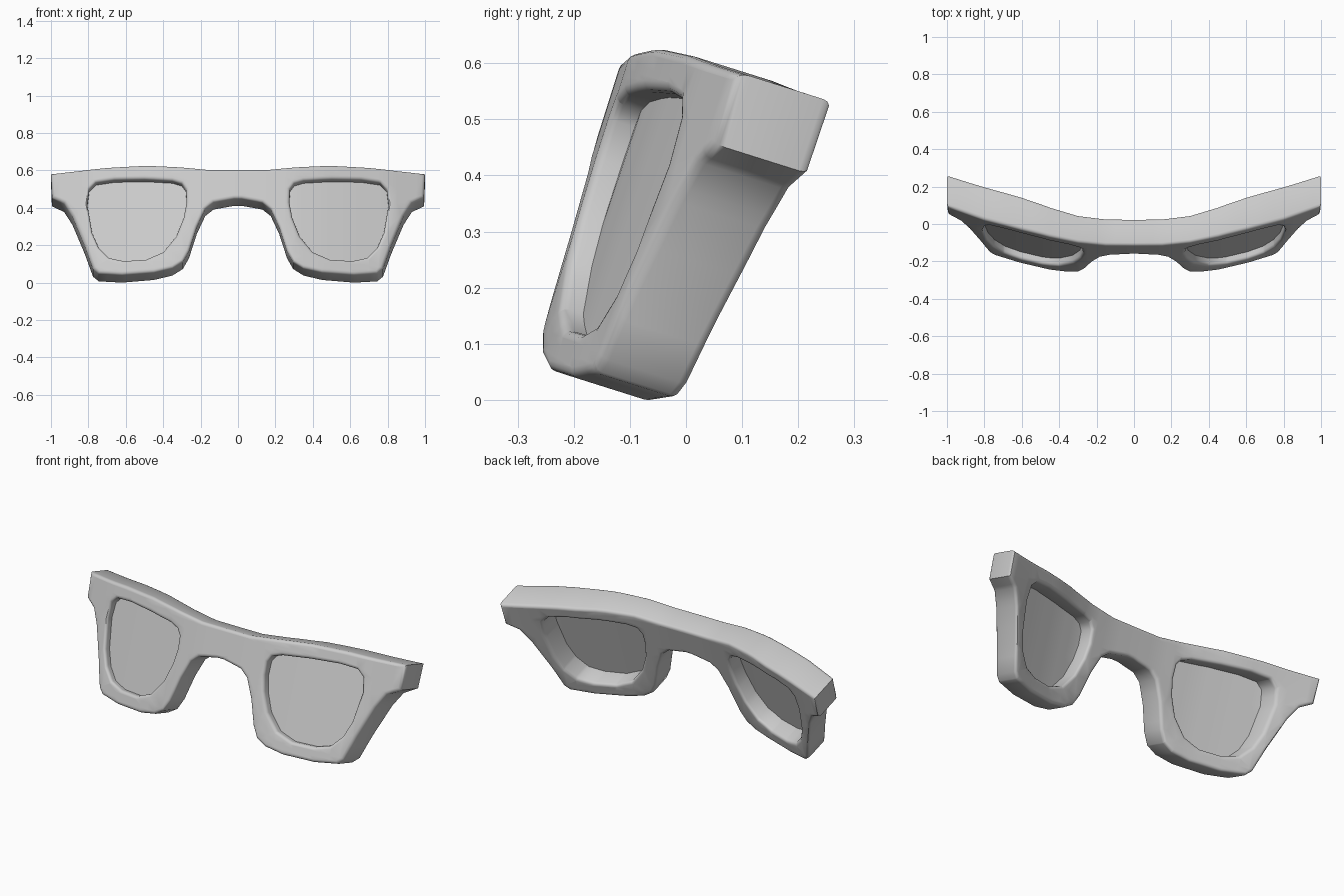
import bpy, bmesh, math

if "Cube" in bpy.data.objects:
    bpy.data.objects.remove(bpy.data.objects["Cube"])

TILT = math.radians(17.5)
C, S = math.cos(TILT), math.sin(TILT)
HALF = 0.075                      # half depth of the flat blank
STATIONS = [0, .15, .3, .45, .6, .8, 1.0]
WRAP = [0, .001, .011, .038, .075, .130, .205]        # front face sweep
BULGE = [0, 0, .002, .014, .025, .022, .004]          # extra depth along the brow


def lookup(table, x):
    x = min(abs(x), 0.9999)
    for i in range(len(STATIONS) - 1):
        a, b = STATIONS[i], STATIONS[i + 1]
        if x < b:
            return table[i] + (table[i + 1] - table[i]) * (x - a) / (b - a)


def front_w(x):
    return -0.285 + lookup(WRAP, x)


def frame_depth(x, v, t):
    thick = 0.148 + 0.025 * x * x + lookup(BULGE, x) * max(v, 0) / 0.55
    return front_w(x) + t * thick


def lens_depth(x, v, t):
    return front_w(x) + 0.04 + 0.02 * v + 0.012 * t


def to_flat(pts):
    # front-view (x, z) points to the untilted plane of the frame
    return [(x, (z + S * front_w(x)) / C) for x, z in pts]


def mirror(pts):
    return [(-x, z) for x, z in reversed(pts)]


def build(name, outlines, half, bevel, depth_fn):
    # flat filled blank -> mesh -> sliced -> wrapped and tilted
    cu = bpy.data.curves.new(name + "_profile", 'CURVE')
    cu.dimensions = '2D'
    cu.fill_mode = 'BOTH'
    cu.extrude = half - bevel
    cu.bevel_depth = bevel
    cu.bevel_resolution = 2
    cu.offset = -bevel
    for pts in outlines:
        sp = cu.splines.new('POLY')
        sp.points.add(len(pts) - 1)
        for p, (x, v) in zip(sp.points, to_flat(pts)):
            p.co = (x, v, 0, 1)
        sp.use_cyclic_u = True
    tmp = bpy.data.objects.new(name + "_profile", cu)
    bpy.context.collection.objects.link(tmp)
    deps = bpy.context.evaluated_depsgraph_get()
    me = bpy.data.meshes.new_from_object(tmp.evaluated_get(deps))
    bpy.data.objects.remove(tmp)

    bm = bmesh.new()
    bm.from_mesh(me)
    bmesh.ops.remove_doubles(bm, verts=bm.verts, dist=0.0005)
    for i in range(-19, 20):
        bmesh.ops.bisect_plane(bm, geom=bm.verts[:] + bm.edges[:] + bm.faces[:],
                               plane_co=(i * 0.05, 0, 0), plane_no=(1, 0, 0), dist=0.0005)
    for vert in bm.verts:
        x, v, d = vert.co
        w = depth_fn(x, v, (half - d) / (2 * half))
        vert.co = (x, w * C + v * S, v * C - w * S)
    bmesh.ops.recalc_face_normals(bm, faces=bm.faces)
    bm.to_mesh(me)
    bm.free()
    me.name = name
    ob = bpy.data.objects.new(name, me)
    bpy.context.collection.objects.link(ob)
    bpy.ops.object.select_all(action='DESELECT')
    ob.select_set(True)
    bpy.context.view_layer.objects.active = ob
    bpy.ops.object.shade_smooth_by_angle(angle=math.radians(40))
    return ob


# right half of the outer outline, top centre round to bridge centre
half_outline = [(0.15, .605), (.35, .622), (.5, .628), (.7, .617), (.85, .60), (1.0, .583),
                (.995, .455), (.93, .425), (.885, .355), (.82, .2), (.775, .075), (.745, .05),
                (.62, .042), (.45, .055), (.35, .078), (.295, .112), (.262, .17),
                (.22, .30), (.175, .395), (.13, .43), (.02, .45)]
outer = half_outline + mirror(half_outline)

# lens opening
hole = [(.275, .43), (.278, .50), (.30, .53), (.35, .545), (.5, .553), (.66, .550), (.76, .535),
        (.795, .50), (.805, .42), (.78, .27), (.745, .19), (.69, .135), (.61, .118),
        (.49, .126), (.40, .165), (.33, .25), (.29, .35)]

# frame front with both openings
frame = build("frame_front", [outer, hole, mirror(hole)], HALF, 0.016, frame_depth)

# lenses, set slightly behind the front face and seated into the frame
cx, cz = 0.54, 0.35
seat = [(cx + (x - cx) * 1.04, cz + (z - cz) * 1.04) for x, z in hole]
parts = [frame]
for name, pts in (("lens_right", seat), ("lens_left", mirror(seat))):
    parts.append(build(name, [pts], 0.006, 0.0, lens_depth))

# stand on the ground and centre front to back
ys = [v.co.y for v in frame.data.vertices]
zs = [v.co.z for v in frame.data.vertices]
for ob in parts:
    ob.location = (0, -(min(ys) + max(ys)) / 2, -min(zs))
